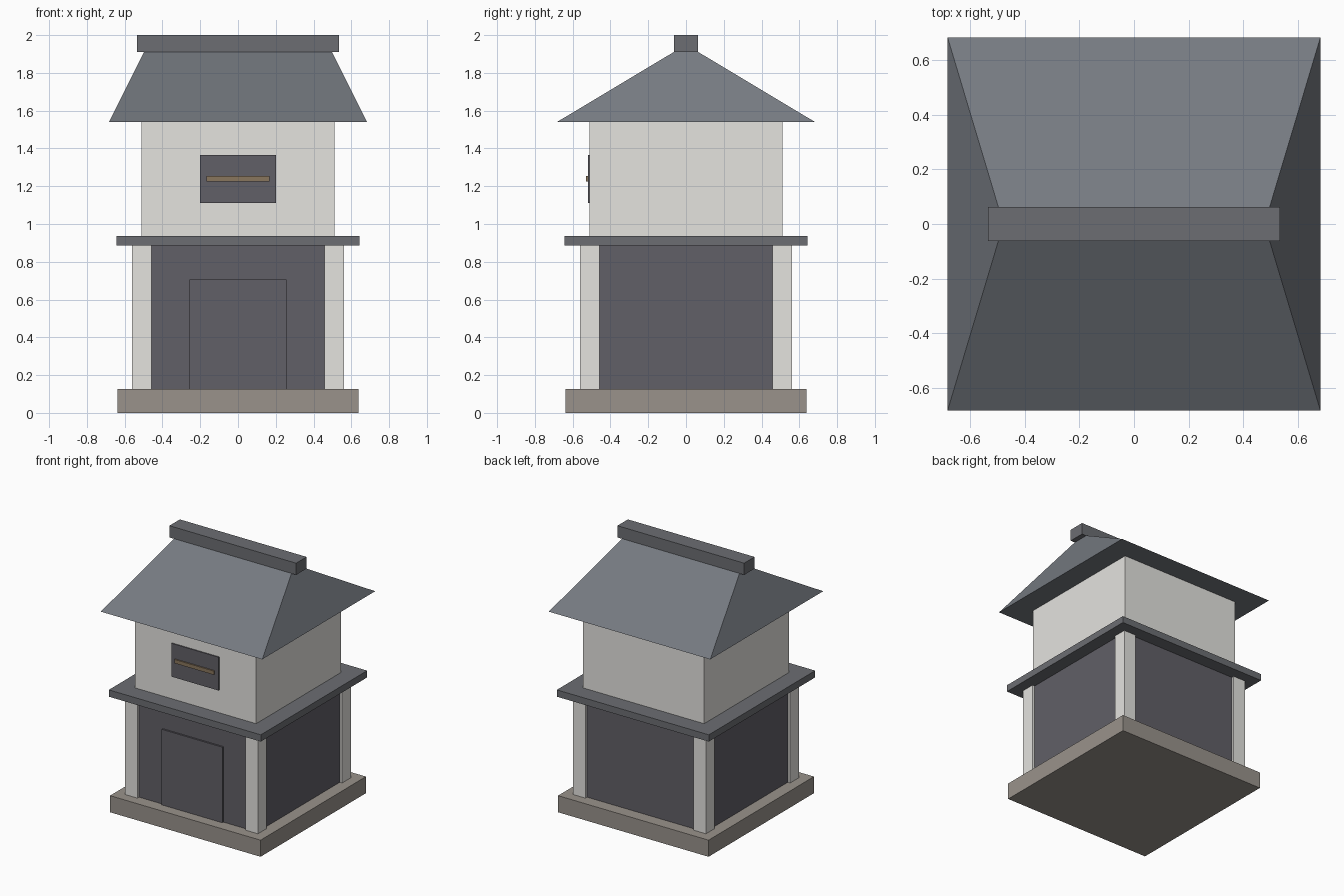
import bpy, bmesh

if "Cube" in bpy.data.objects:
    bpy.data.objects.remove(bpy.data.objects["Cube"])

def material(name, rgb):
    m = bpy.data.materials.new(name)
    m.diffuse_color = (*rgb, 1)
    m.use_nodes = True
    m.node_tree.nodes["Principled BSDF"].inputs["Base Color"].default_value = m.diffuse_color
    return m

plaster = material("plaster", (0.78, 0.77, 0.74))
timber = material("dark_timber", (0.12, 0.115, 0.135))
stone = material("stone", (0.32, 0.29, 0.26))
tile = material("roof_tile", (0.18, 0.195, 0.22))
trim = material("roof_trim", (0.15, 0.155, 0.17))
wood = material("wood", (0.25, 0.18, 0.11))

def block(name, x, y, z, mat, top=None):
    """Box from (min, max) ranges; top=(half_x, half_y) tapers the upper face."""
    bm = bmesh.new()
    bmesh.ops.create_cube(bm, size=2)
    for v in bm.verts:
        sx, sy, sz = v.co
        v.co = (x[sx > 0], y[sy > 0], z[sz > 0])
        if top and sz > 0:
            v.co.x, v.co.y = sx * top[0], sy * top[1]
    mesh = bpy.data.meshes.new(name)
    bm.to_mesh(mesh)
    bm.free()
    mesh.materials.append(mat)
    obj = bpy.data.objects.new(name, mesh)
    bpy.context.collection.objects.link(obj)
    return obj

def pm(h):
    return (-h, h)

# Plinth and recessed lower storey
block("plinth", pm(0.637), pm(0.637), (0, 0.127), stone)
block("lower_walls", pm(0.542), pm(0.542), (0.127, 0.885), timber)

# Four corner posts, mirrored from one
post = block("corner_posts", (0.457, 0.562), (0.457, 0.562), (0.127, 0.885), plaster)
mirror = post.modifiers.new("mirror", 'MIRROR')
mirror.use_axis = (True, True, False)

# Front door
block("door", pm(0.257), (-0.555, -0.53), (0.127, 0.705), timber)

# Eave slab and upper storey
block("eave_slab", pm(0.643), pm(0.643), (0.885, 0.937), trim)
block("upper_walls", pm(0.512), pm(0.512), (0.937, 1.54), plaster)

# Front window with its crossbar
block("window", pm(0.2), (-0.52, -0.50), (1.11, 1.365), timber)
block("window_bar", pm(0.167), (-0.53, -0.515), (1.225, 1.254), wood)

# Hipped roof and ridge cap
block("hipped_roof", pm(0.683), pm(0.683), (1.54, 1.912), tile, top=(0.497, 0.062))
block("ridge_cap", pm(0.536), pm(0.063), (1.91, 2.0), trim)
